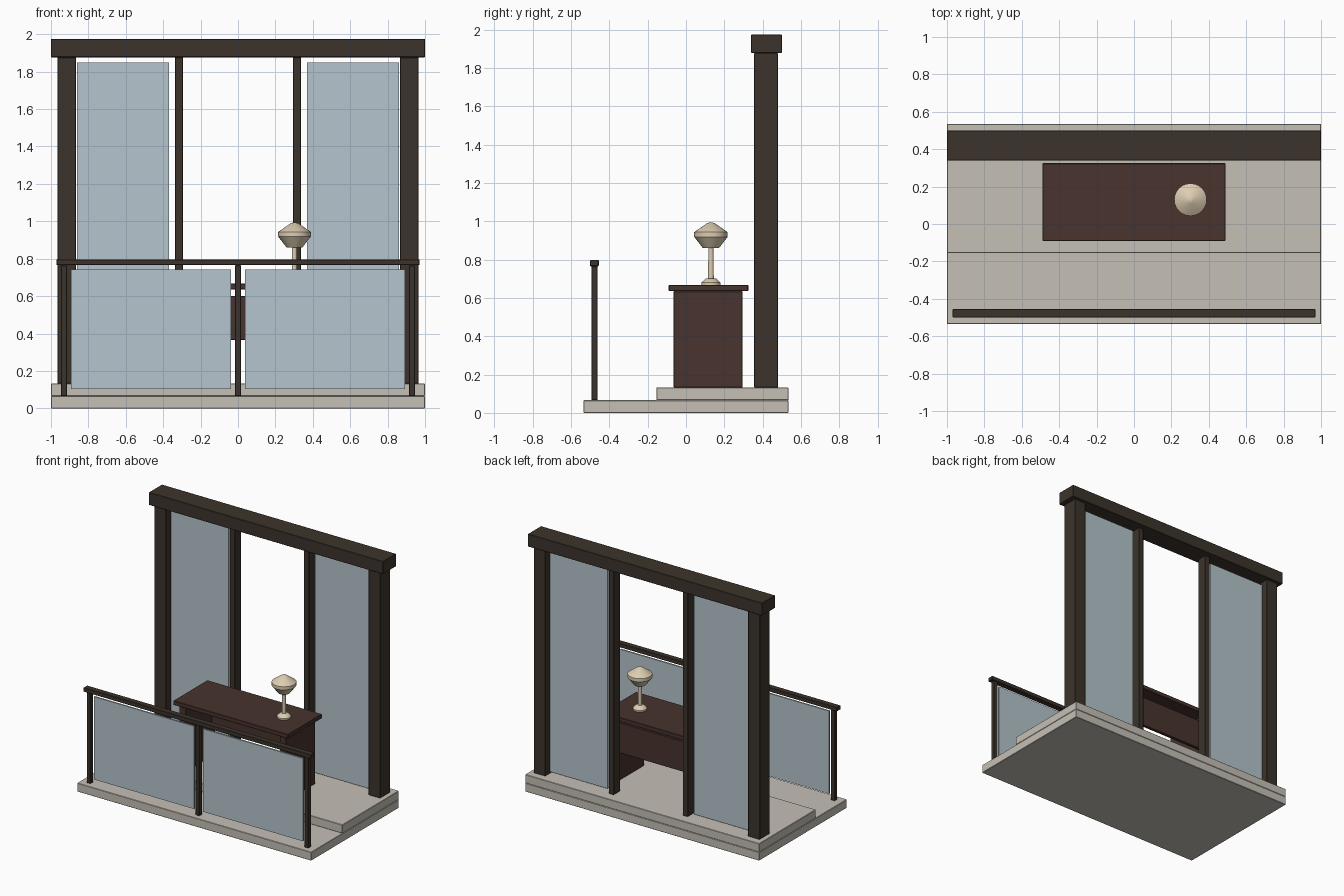
import bpy
import bmesh
import math

cube = bpy.data.objects.get("Cube")
if cube:
    bpy.data.objects.remove(cube, do_unlink=True)


def material(name, r, g, b):
    mat = bpy.data.materials.new(name)
    mat.use_nodes = True
    mat.diffuse_color = (r, g, b, 1)
    mat.node_tree.nodes["Principled BSDF"].inputs["Base Color"].default_value = (r, g, b, 1)
    return mat


stone = material("pale stone", 0.56, 0.53, 0.47)
timber = material("dark timber", 0.045, 0.034, 0.025)
walnut = material("walnut", 0.065, 0.033, 0.026)
glass = material("pale blue glass", 0.46, 0.56, 0.61)
cream = material("cream", 0.72, 0.61, 0.44)


def add_object(name, bm, mat):
    bmesh.ops.recalc_face_normals(bm, faces=bm.faces[:])
    mesh = bpy.data.meshes.new(name)
    bm.to_mesh(mesh)
    bm.free()
    mesh.materials.append(mat)
    obj = bpy.data.objects.new(name, mesh)
    bpy.context.collection.objects.link(obj)
    return obj


def box(name, mat, xs, ys, zs, bevel=0.003):
    """Box from its (min, max) span on each axis."""
    bm = bmesh.new()
    bmesh.ops.create_cube(bm, size=1)
    for v in bm.verts:
        v.co = [sum(s) / 2 + c * (s[1] - s[0]) for s, c in zip((xs, ys, zs), v.co)]
    obj = add_object(name, bm, mat)
    if bevel:
        mod = obj.modifiers.new("soft edges", "BEVEL")
        mod.width = bevel
        mod.segments = 1
    return obj


def pair(name, mat, xs, ys, zs, bevel=0.003):
    """The same box on the left (+x) and mirrored on the right."""
    box("left_" + name, mat, xs, ys, zs, bevel)
    box("right_" + name, mat, (-xs[1], -xs[0]), ys, zs, bevel)


def lathe(name, mat, profile, location, steps=24):
    """Spin a (radius, height) profile around z."""
    bm = bmesh.new()
    verts = [bm.verts.new((r, 0, z)) for r, z in profile]
    edges = [bm.edges.new(e) for e in zip(verts, verts[1:])]
    bmesh.ops.spin(bm, geom=verts + edges, axis=(0, 0, 1), cent=(0, 0, 0),
                   angle=math.tau, steps=steps)
    bmesh.ops.remove_doubles(bm, verts=bm.verts[:], dist=0.0001)
    obj = add_object(name, bm, mat)
    obj.location = location
    bpy.ops.object.select_all(action="DESELECT")
    obj.select_set(True)
    bpy.context.view_layer.objects.active = obj
    bpy.ops.object.shade_smooth_by_angle(angle=math.radians(35))


# Stepped floor
box("balcony_slab", stone, (-1, 1), (-0.535, 0.535), (0, 0.066))
box("room_floor", stone, (-1, 1), (-0.155, 0.535), (0.066, 0.132))

# Window wall
box("header_beam", timber, (-1, 1), (0.34, 0.5), (1.877, 1.975))
pair("wall_post", timber, (0.865, 0.965), (0.355, 0.48), (0.132, 1.877))
pair("mullion", timber, (0.295, 0.337), (0.38, 0.46), (0.132, 1.877))
pair("window_pane", glass, (0.37, 0.862), (0.412, 0.428), (0.15, 1.85), 0)

# Balcony railing
box("handrail", timber, (-0.97, 0.97), (-0.5, -0.455), (0.765, 0.797))
box("middle_railing_post", timber, (-0.017, 0.017), (-0.494, -0.461), (0.066, 0.765))
pair("railing_post", timber, (0.913, 0.947), (-0.494, -0.461), (0.066, 0.765))
pair("railing_pane", glass, (0.038, 0.892), (-0.484, -0.472), (0.103, 0.742), 0)

# Desk
box("desk_top", walnut, (-0.49, 0.49), (-0.09, 0.325), (0.635, 0.668))
pair("desk_side", walnut, (0.4, 0.455), (-0.065, 0.295), (0.132, 0.635))
box("desk_back_panel", walnut, (-0.4, 0.4), (0.25, 0.275), (0.365, 0.6))

# Table lamp
lamp = (0.302, 0.13, 0.668)
lathe("lamp_base", cream, [(0, 0), (0.05, 0), (0.05, 0.012), (0.028, 0.032), (0, 0.036)], lamp)
lathe("lamp_stem", cream, [(0, 0.03), (0.015, 0.03), (0.013, 0.2), (0, 0.2)], lamp)
lathe("lamp_shade", cream, [(0, 0.192), (0.042, 0.192), (0.087, 0.25), (0.087, 0.275),
                            (0.02, 0.322), (0, 0.327)], lamp)
